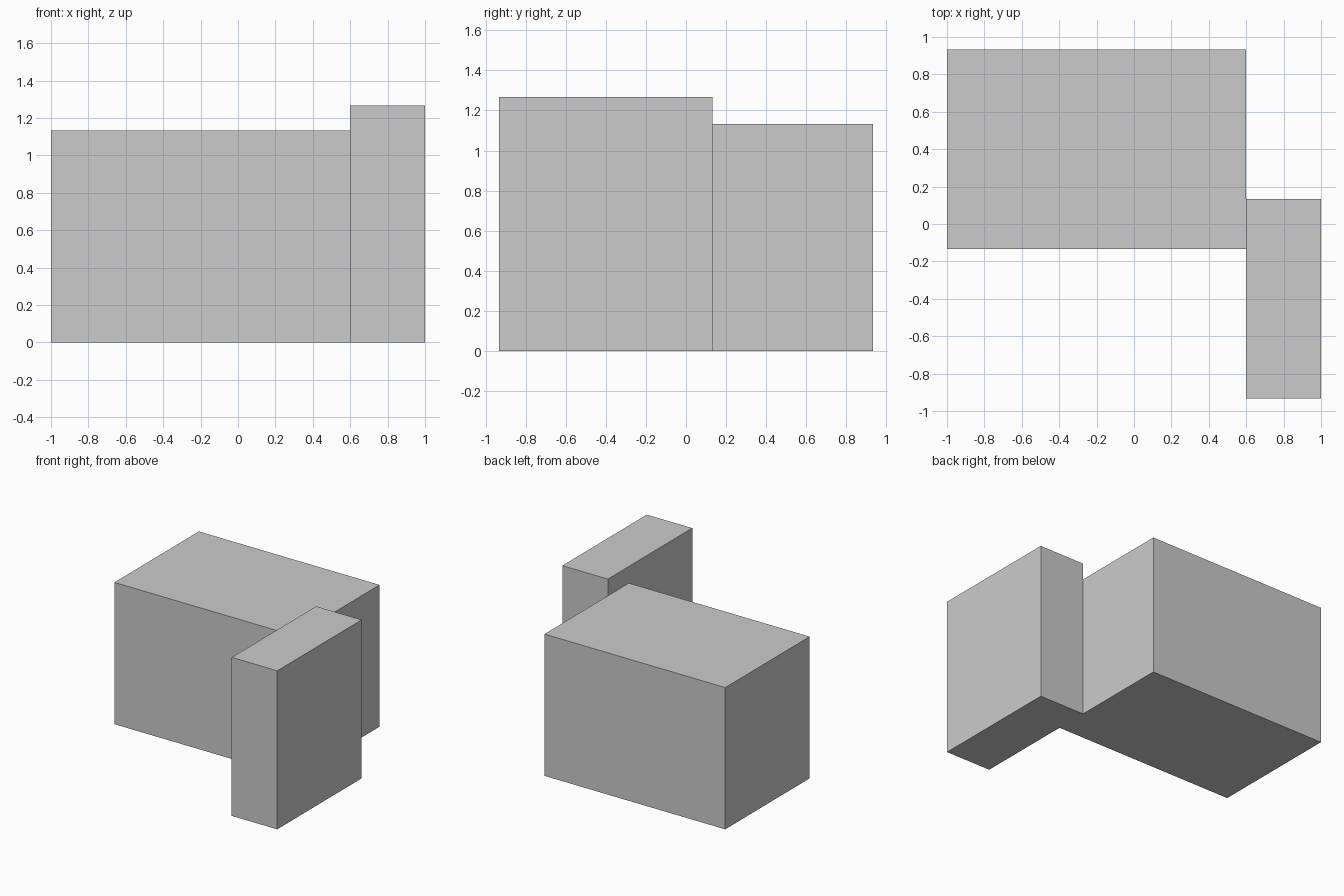
import bpy

if "Cube" in bpy.data.objects:
    bpy.data.objects.remove(bpy.data.objects["Cube"])

# Single neutral grey
grey = bpy.data.materials.new("plain grey")
grey.diffuse_color = (0.6, 0.6, 0.6, 1)
grey.use_nodes = True
grey.node_tree.nodes["Principled BSDF"].inputs["Base Color"].default_value = grey.diffuse_color


def block(name, lo, hi):
    """Axis-aligned box between two opposite corners."""
    centre = [(a + b) / 2 for a, b in zip(lo, hi)]
    bpy.ops.mesh.primitive_cube_add(size=1, location=centre)
    ob = bpy.context.object
    ob.name = name
    ob.scale = [b - a for a, b in zip(lo, hi)]
    bpy.ops.object.transform_apply(location=True, rotation=True, scale=True)
    ob.data.materials.append(grey)
    return ob


# Wide main block at the back left
main_block = block("main_block", (-1, -0.133, 0), (0.598, 0.933, 1.133))

# Taller narrow block at the front right, sharing part of the main block's side
tall_block = block("tall_block", (0.598, -0.933, 0), (1, 0.133, 1.267))

# Fuse both into one solid
fuse = main_block.modifiers.new("fuse", "BOOLEAN")
fuse.operation = "UNION"
fuse.solver = "EXACT"
fuse.object = tall_block
bpy.context.view_layer.objects.active = main_block
bpy.ops.object.modifier_apply(modifier=fuse.name)
bpy.data.objects.remove(tall_block)
main_block.name = "joined_blocks"
